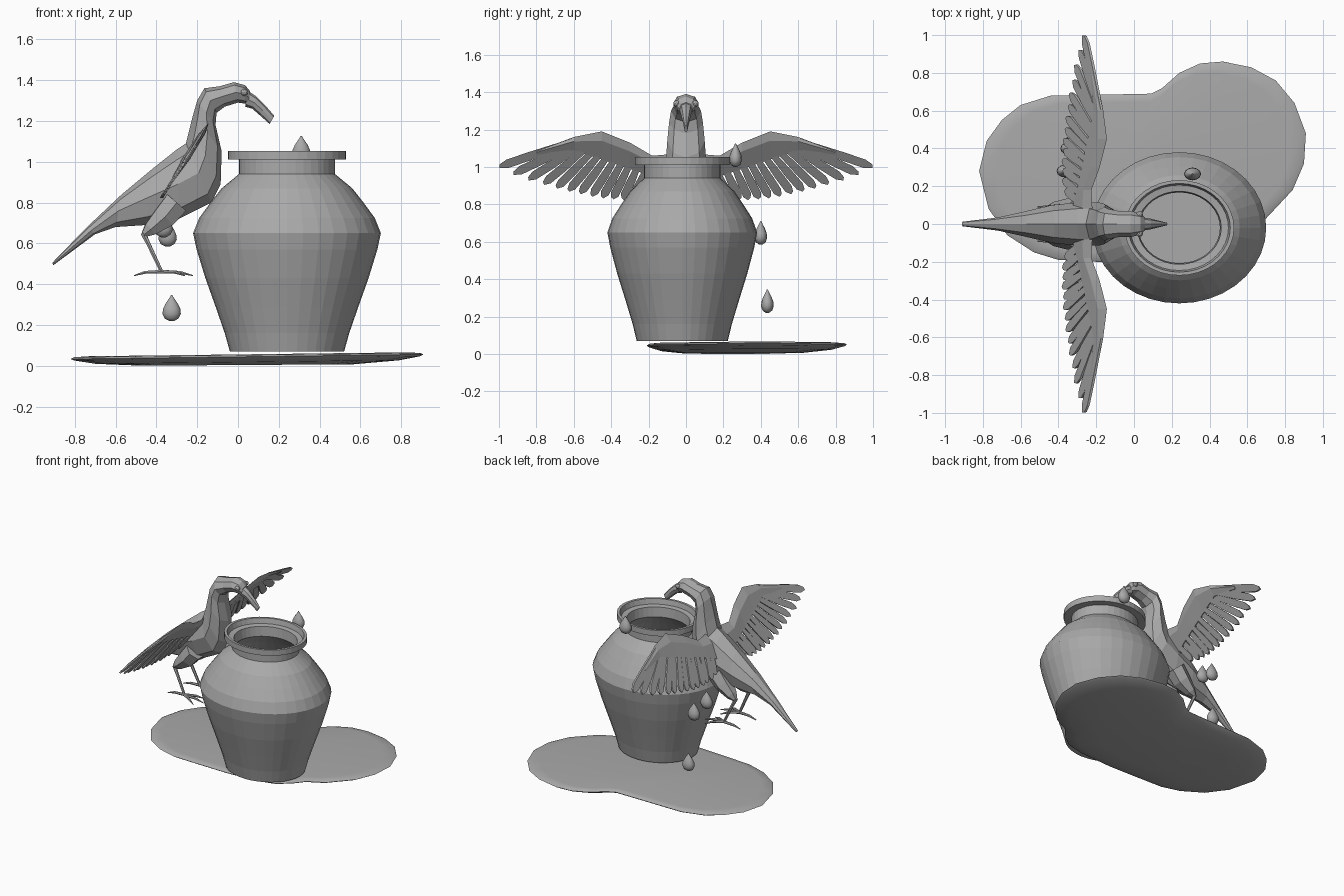
import bpy, bmesh, math
from mathutils import Vector

cube = bpy.data.objects.get("Cube")
if cube:
    bpy.data.objects.remove(cube)

grey = bpy.data.materials.new("stone_grey")
GREY = (0.4, 0.4, 0.4, 1)
grey.use_nodes = True
grey.diffuse_color = GREY
grey.node_tree.nodes["Principled BSDF"].inputs["Base Color"].default_value = GREY


def finish(name, bm, smooth=False):
    bmesh.ops.recalc_face_normals(bm, faces=bm.faces)
    mesh = bpy.data.meshes.new(name)
    bm.to_mesh(mesh)
    bm.free()
    mesh.materials.append(grey)
    ob = bpy.data.objects.new(name, mesh)
    bpy.context.collection.objects.link(ob)
    if smooth:
        bpy.ops.object.select_all(action="DESELECT")
        ob.select_set(True)
        bpy.context.view_layer.objects.active = ob
        bpy.ops.object.shade_smooth_by_angle(angle=math.radians(40))
    return ob


def loft(bm, rings, caps=True):
    """Skin a list of equally long point rings."""
    rows = [[bm.verts.new(p) for p in ring] for ring in rings]
    n = len(rows[0])
    for a, b in zip(rows, rows[1:]):
        for i in range(n):
            j = (i + 1) % n
            bm.faces.new((a[i], a[j], b[j], b[i]))
    if caps:
        bm.faces.new(rows[0][::-1])
        bm.faces.new(rows[-1])


def lathe(name, profile, centre, squash, sides, smooth=False):
    """Turn a (radius, height) profile, flattened along y."""
    bm = bmesh.new()
    angles = [2 * math.pi * i / sides for i in range(sides)]
    loft(bm, [[Vector(centre) + Vector((r * math.cos(a), r * squash * math.sin(a), z))
               for a in angles] for r, z in profile])
    return finish(name, bm, smooth)


def tube(bm, points, radii, sides=6):
    rings = []
    for k, p in enumerate(points):
        d = Vector(points[min(k + 1, len(points) - 1)]) - Vector(points[max(k - 1, 0)])
        q = d.to_track_quat("Z", "Y")
        rings.append([Vector(p) + q @ Vector((radii[k] * math.cos(2 * math.pi * i / sides),
                                              radii[k] * math.sin(2 * math.pi * i / sides), 0))
                      for i in range(sides)])
    loft(bm, rings)


def along(path, t):
    """Point at fraction t of a polyline."""
    f = t * (len(path) - 1)
    k = min(int(f), len(path) - 2)
    return Vector(path[k]).lerp(Vector(path[k + 1]), f - k)


# Pot, with a recessed lip and a hollow inside
lathe("pot", [(.28, .07), (.305, .16), (.35, .29), (.40, .43), (.443, .57), (.46, .65),
              (.43, .725), (.375, .80), (.32, .87), (.235, .94), (.235, 1.01), (.29, 1.01),
              (.29, 1.052), (.27, 1.052), (.26, 1.015), (.222, 1.01), (.215, .94),
              (.30, .86), (.42, .70), (.43, .62), (.36, .36), (.26, .10)],
      (.24, -.02, 0), .87, 36)

# Puddle: a thin slab with a thin raised rim line and a bowed underside
outline = [(-.82, .28), (-.78, .44), (-.70, .55), (-.60, .63), (-.44, .68), (-.15, .685),
           (.09, .69), (.15, .72), (.24, .80), (.35, .85), (.47, .86), (.62, .83), (.75, .76),
           (.85, .64), (.91, .48), (.90, .32), (.84, .18), (.70, .03), (.58, -.03),
           (.52, -.10), (.43, -.17), (.30, -.2), (.05, -.21), (-.2, -.2), (-.4, -.19),
           (-.53, -.15), (-.67, -.06), (-.77, .08)]
bm = bmesh.new()
loft(bm, [[(.05 + (x - .05) * s, .27 + (y - .27) * s, z + x * tilt) for x, y in outline]
          for s, z, tilt in ((.6, .004, .004), (.86, .018, .010), (.98, .036, .012),
                             (1, .044, .013), (.98, .052, .012), (.9, .056, .011))])
finish("puddle", bm, True)

# Water drops
drop = [(.012, -.06), (.034, -.048), (.045, -.025), (.042, 0), (.03, .025), (.014, .048), (.003, .066)]
for i, place in enumerate([(-.325, .435, .28), (-.345, .40, .645), (-.365, .28, .69), (.31, .265, 1.06)]):
    lathe(f"water_drop_{i + 1}", drop, place, .75, 12, True)

# Bird body: top point, bottom point and half width of each section
sections = [((-.91, .505), (-.905, .493), .012), ((-.74, .68), (-.70, .645), .035),
            ((-.57, .84), (-.60, .68), .065), ((-.42, .965), (-.45, .69), .10),
            ((-.30, 1.06), (-.29, .72), .115), ((-.255, 1.09), (-.13, .80), .115),
            ((-.235, 1.17), (-.085, .89), .108), ((-.22, 1.23), (-.08, 1.05), .10),
            ((-.20, 1.30), (-.11, 1.18), .09), ((-.165, 1.36), (-.105, 1.24), .08),
            ((-.09, 1.37), (-.065, 1.27), .068), ((-.02, 1.39), (0, 1.29), .068),
            ((.035, 1.375), (.035, 1.285), .055), ((.06, 1.345), (.05, 1.28), .035)]


def section_ring(top, bottom, width, sides=8):
    t, b = Vector((top[0], 0, top[1])), Vector((bottom[0], 0, bottom[1]))
    ring = []
    for i in range(sides):
        a = 2 * math.pi * i / sides
        p = (t + b) / 2 + (t - b) / 2 * math.cos(a)
        p.y = width * math.sin(a)
        ring.append(p)
    return ring


bm = bmesh.new()
loft(bm, [section_ring(*s) for s in sections])
finish("bird_body", bm)

# Beak
bm = bmesh.new()
loft(bm, [section_ring(*s) for s in (((.045, 1.35), (.035, 1.27), .036), ((.09, 1.32), (.07, 1.26), .03),
                                     ((.135, 1.275), (.11, 1.225), .02), ((.178, 1.225), (.155, 1.185), .009))])
finish("beak", bm)

# Wings lie on one slanted plane, so they are laid out in y and z
leading = [(.06, 1.07), (.18, 1.06), (.30, 1.13), (.45, 1.19), (.60, 1.16), (.80, 1.085)]
trailing = [(.06, .90), (.18, .95), (.30, .99), (.45, 1.04), (.60, 1.09), (.80, 1.065)]
feather_roots = [(.60, 1.14), (.50, 1.12), (.38, 1.08), (.26, 1.03), (.10, .99)]
feather_tips = [(1.0, 1.0), (.89, .945), (.77, .91), (.67, .88), (.58, .86), (.49, .84),
                (.41, .83), (.33, .825), (.26, .825), (.18, .84)]
FEATHERS = 14


def wing_point(y, z, side, lift=0):
    return Vector((-.15 - .63 * (1.18 - z) + lift, y * side, z))


def slab(bm, flat, side, lift, thick):
    loft(bm, [[wing_point(y, z, side, lift + t) for y, z in flat] for t in (-thick, thick)])


for side, label in ((1, "left"), (-1, "right")):
    # Covered part of the wing, thicker near its leading edge
    bm = bmesh.new()
    rings = []
    for (y0, z0), (y1, z1) in zip(leading, trailing):
        mid = (z0 * 2 + z1) / 3
        fat = .022 * (1 - .6 * y0)
        rings.append([wing_point(y0, z0, side), wing_point(y0, mid, side, fat),
                      wing_point(y1, z1, side, .008), wing_point(y1, z1, side, -.008),
                      wing_point(y0, mid, side, -fat)])
    loft(bm, rings)
    finish(f"{label}_wing", bm)

    # Fanned flight feathers
    bm = bmesh.new()
    for i in range(FEATHERS):
        t = i / (FEATHERS - 1)
        root, tip = along(feather_roots, t), along(feather_tips, t)
        d = tip - root
        n = Vector((-d.y, d.x)).normalized()
        half = .024
        shape = [root + d * f + n * half * w for f, w in
                 ((0, .6), (.6, .95), (.88, 1), (.98, .5), (1, -.2), (.9, -.9), (.6, -.95), (0, -.6))]
        slab(bm, shape, side, .005 * (i % 2) - .0025, .006)
    finish(f"{label}_wing_feathers", bm)

    # Thigh and lower leg
    y = .07 * side
    bm = bmesh.new()
    tube(bm, [(-.30, y, .80), (-.36, y, .73), (-.43, y * 1.1, .67), (-.465, y * 1.15, .64)],
         [.07, .065, .04, .013])
    finish(f"{label}_thigh", bm)
    foot = Vector((-.375, y * 1.3, .462))
    bm = bmesh.new()
    tube(bm, [(-.465, y * 1.15, .65), (-.44, y * 1.2, .60), foot], [.014, .011, .009])
    # Three front toes and a hind toe
    for angle, length in ((0, .155), (28, .13), (-28, .13), (180, .135)):
        a = math.radians(angle)
        step = Vector((math.cos(a), math.sin(a), 0)) * length
        tube(bm, [foot, foot + step * .6 + Vector((0, 0, -.004)), foot + step + Vector((0, 0, -.02))],
             [.010, .008, .003])
    finish(f"{label}_foot", bm)

    # Eye
    bm = bmesh.new()
    bmesh.ops.create_icosphere(bm, subdivisions=2, radius=.018)
    bmesh.ops.translate(bm, verts=bm.verts, vec=(.03, .05 * side, 1.34))
    finish(f"{label}_eye", bm)
